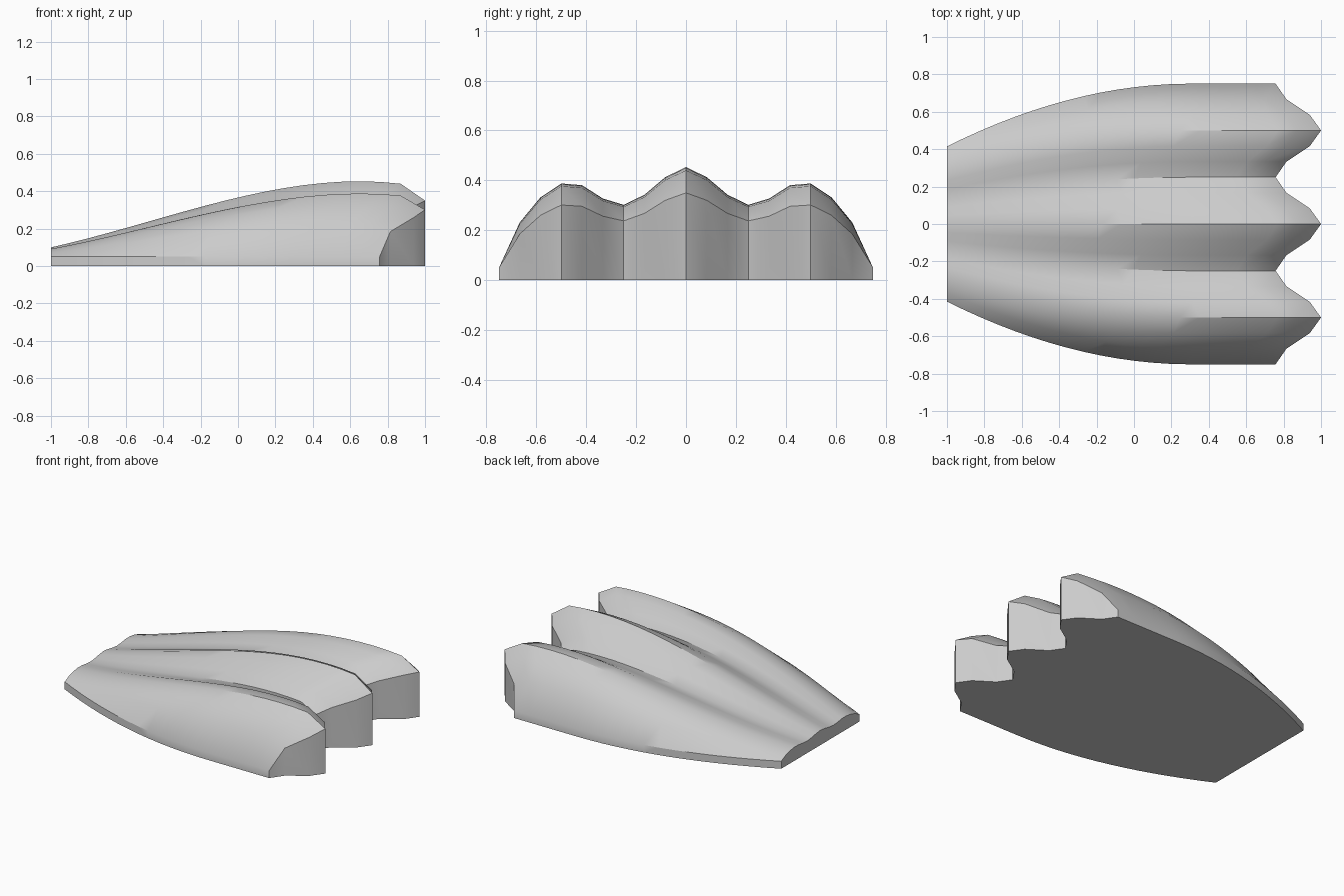
import bpy
import bmesh
import math

cube = bpy.data.objects.get("Cube")
if cube:
    bpy.data.objects.remove(cube, do_unlink=True)

EDGE = 0.05          # height of the thin rim
ROWS = 18
# Half of the widest cross-section, centre ridge to outer rim, evenly spaced
HEIGHTS = [0.45, 0.41, 0.34, 0.30, 0.325, 0.378, 0.385, 0.33, 0.23, EDGE]
# Trailing edge position from ridge to valley, repeated as a zigzag
TIPS = [1.0, 0.94, 0.815, 0.757]


def bezier(u, a, b, c, d):
    v = 1 - u
    return a * v**3 + 3 * b * v * v * u + 3 * c * v * u * u + d * u**3


def width_scale(x):
    u = min((x + 1) / 1.3, 1)
    return bezier(u, 0.415, 0.631, 0.75, 0.75) / 0.75


def surface_point(row, col):
    """Point on the ribbed top; the last row drops down to the trailing edge."""
    k = abs(col)
    wave = k % 6
    tip = TIPS[min(wave, 6 - wave)]
    u = min(row / ROWS, 1)
    s = 1 if row > ROWS else u * 0.935
    x = -1 + (tip + 1) * s
    rise = 0.75 if row > ROWS else (bezier(u, 0.10, 0.239, 0.517, 0.44) - EDGE) / 0.4
    z = EDGE + (HEIGHTS[k] - EDGE) * rise
    return x, col / 12 * width_scale(x), z


# Ribbed shell: matching grids on the top and the flat base
bm = bmesh.new()
cols = range(-9, 10)
top, base = [], []
for r in range(ROWS + 2):
    pts = [surface_point(r, c) for c in cols]
    top.append([bm.verts.new(p) for p in pts])
    base.append([bm.verts.new((x, y, 0)) for x, y, z in pts])

for r in range(ROWS + 1):
    for c in range(len(cols) - 1):
        for grid in (top, base):
            bm.faces.new((grid[r][c], grid[r + 1][c], grid[r + 1][c + 1], grid[r][c + 1]))

# Walls along both sides, the narrow end and the zigzag end
borders = [([row[i] for row in top], [row[i] for row in base]) for i in (0, -1)]
borders += [(top[i], base[i]) for i in (0, -1)]
for upper, lower in borders:
    for i in range(len(upper) - 1):
        bm.faces.new((upper[i], upper[i + 1], lower[i + 1], lower[i]))
bmesh.ops.recalc_face_normals(bm, faces=bm.faces)

mesh = bpy.data.meshes.new("ribbed_shell")
bm.to_mesh(mesh)
bm.free()
shell = bpy.data.objects.new("ribbed_shell", mesh)
bpy.context.collection.objects.link(shell)

# Single plain grey
grey = bpy.data.materials.new("light_grey")
grey.use_nodes = True
colour = (0.6, 0.6, 0.6, 1)
grey.diffuse_color = colour
grey.node_tree.nodes["Principled BSDF"].inputs["Base Color"].default_value = colour
mesh.materials.append(grey)

# Smooth surface with crisp ridges and rims
bpy.ops.object.select_all(action="DESELECT")
shell.select_set(True)
bpy.context.view_layer.objects.active = shell
bpy.ops.object.shade_smooth_by_angle(angle=math.radians(30))
